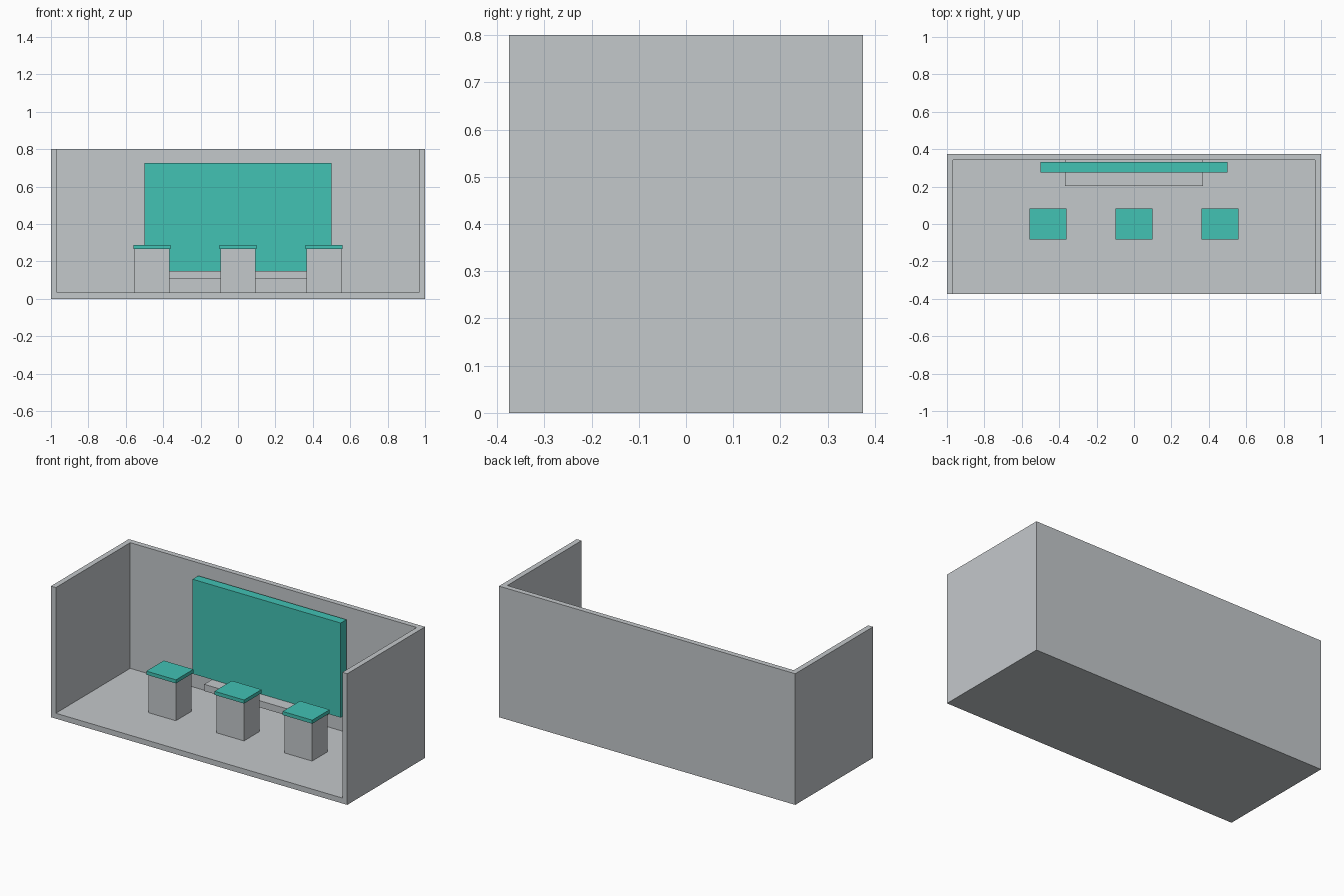
import bpy

cube = bpy.data.objects.get("Cube")
if cube:
    bpy.data.objects.remove(cube, do_unlink=True)


def make_material(name, rgb):
    mat = bpy.data.materials.new(name)
    mat.use_nodes = True
    mat.diffuse_color = (*rgb, 1)
    mat.node_tree.nodes["Principled BSDF"].inputs["Base Color"].default_value = (*rgb, 1)
    return mat


def box(name, x, y, z, mat):
    """Box spanning the given (min, max) ranges."""
    spans = (x, y, z)
    bpy.ops.mesh.primitive_cube_add(size=1, location=[(a + b) / 2 for a, b in spans])
    obj = bpy.context.object
    obj.name = name
    obj.scale = [b - a for a, b in spans]
    bpy.ops.object.transform_apply(location=False, rotation=False, scale=True)
    obj.data.materials.append(mat)
    return obj


grey = make_material("light grey", (0.552, 0.578, 0.597))
teal = make_material("teal", (0.054, 0.539, 0.456))

WALL = 0.033
HALF_Y = 0.375
HEIGHT = 0.8

# Booth shell: floor, back wall and two side walls, open at front and top
shell = box("booth_shell", (-1, 1), (-HALF_Y, HALF_Y), (0, HEIGHT), grey)
cutter = box("shell_cutter", (-1 + WALL, 1 - WALL), (-1, HALF_Y - WALL), (WALL, 1), grey)
cutter.hide_render = True
cut = shell.modifiers.new("hollow", 'BOOLEAN')
cut.operation = 'DIFFERENCE'
cut.solver = 'EXACT'
cut.object = cutter
bpy.context.view_layer.objects.active = shell
bpy.ops.object.modifier_apply(modifier=cut.name)
bpy.data.objects.remove(cutter, do_unlink=True)

# Display panel and the wall shelf beneath it
box("display_panel", (-0.5, 0.5), (0.276, 0.331), (0.15, 0.727), teal)
box("wall_shelf", (-0.37, 0.37), (0.202, HALF_Y - WALL), (0.108, 0.149), grey)

# Three pedestals with overhanging tops
for side, cx in (("right", -0.46), ("middle", 0), ("left", 0.46)):
    box(f"{side}_pedestal", (cx - 0.093, cx + 0.093), (-0.075, 0.075), (WALL, 0.266), grey)
    box(f"{side}_pedestal_top", (cx - 0.1, cx + 0.1), (-0.084, 0.084), (0.266, 0.288), teal)
